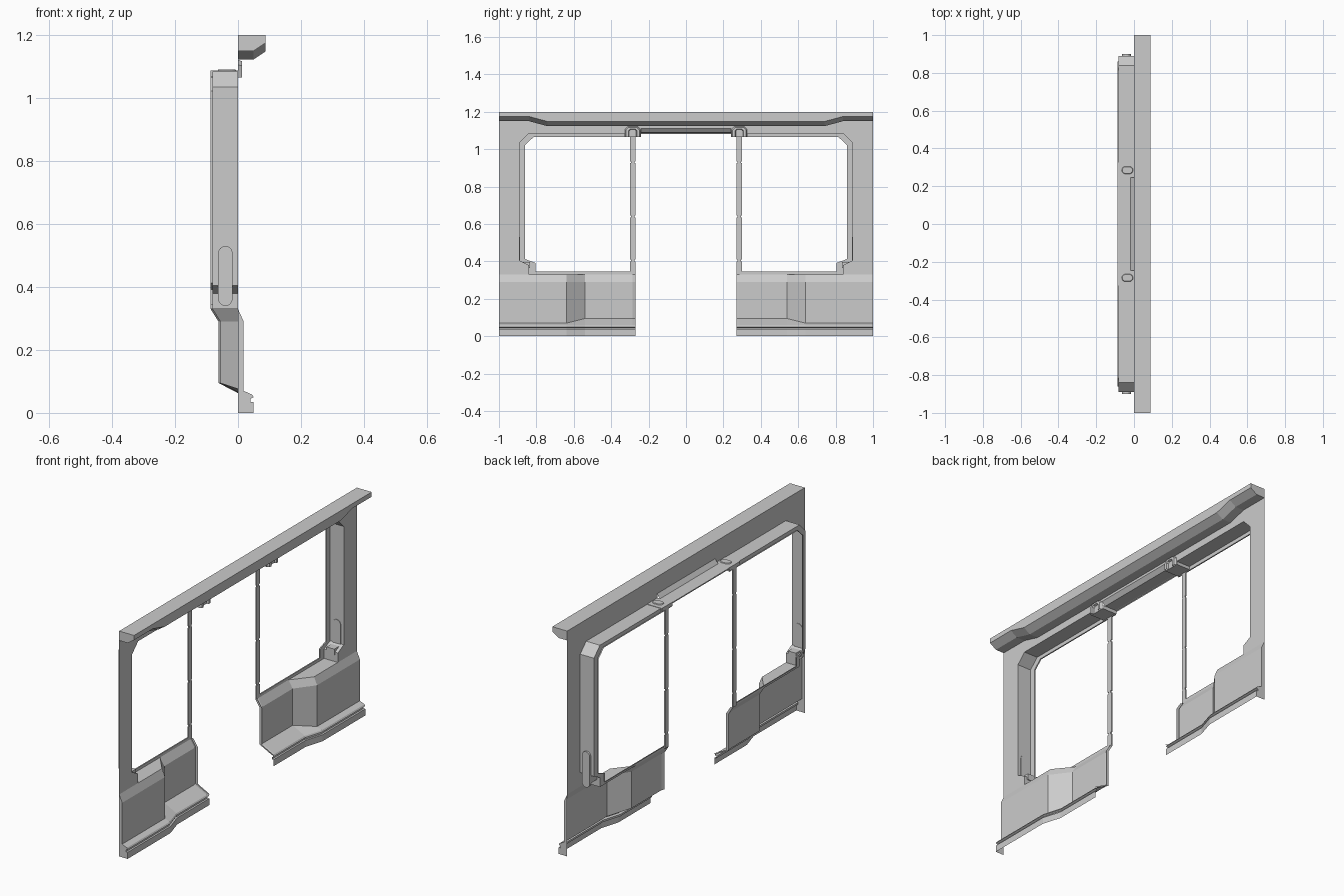
import bpy, math

if "Cube" in bpy.data.objects:
    bpy.data.objects.remove(bpy.data.objects["Cube"])


def build(name, verts, faces):
    """Make a flat-shaded half model part and mirror it across y = 0."""
    me = bpy.data.meshes.new(name)
    me.from_pydata(verts, [], faces)
    me.update()
    ob = bpy.data.objects.new(name, me)
    bpy.context.collection.objects.link(ob)
    m = ob.modifiers.new("mirror", 'MIRROR')
    m.use_axis = (False, True, False)
    m.merge_threshold = 0.0005
    return ob


def loft(name, rails, closed=False, cap_first=False, cap_last=False):
    """Skin quads between rails that have equal point counts."""
    n = len(rails[0])
    verts = [p for r in rails for p in r]
    faces = []
    for i in range(len(rails) - 1):
        for j in range(n if closed else n - 1):
            k = (j + 1) % n
            faces.append((i * n + j, i * n + k, (i + 1) * n + k, (i + 1) * n + j))
    if cap_first:
        faces.append(tuple(range(n)))
    if cap_last:
        faces.append(tuple(range((len(rails) - 1) * n, len(rails) * n)))
    return build(name, verts, faces)


def section(profile, y, dx=0):
    return [(x + dx, y, z) for x, z in profile]


def box(name, x0, x1, y0, y1, z0, z1):
    ring = [(x0, y0), (x1, y0), (x1, y1), (x0, y1)]
    return loft(name, [[(x, y, z) for x, y in ring] for z in (z0, z1)], True, True, True)


def pill(length, radius, steps=8):
    """Stadium outline, long axis first."""
    h = length / 2 - radius
    pts = []
    for c, a0 in ((h, -90), (-h, 90)):
        for i in range(steps + 1):
            a = math.radians(a0 + 180 * i / steps)
            pts.append((c + radius * math.cos(a), radius * math.sin(a)))
    return pts


# roof beam: deep in the middle, shallower at both ends
def beam(low):
    return [(0, 1.2), (0.0875, 1.2), (0.0875, low + 0.025), (0.05, low), (0, low)]


loft("roof_beam", [section(beam(l), y) for y, l in
                   ((0, 1.123), (0.74, 1.123), (0.84, 1.15), (1, 1.15))], cap_last=True)

# upright wall sheet around the openings
opening = [(0.24, 1.085), (0.84, 1.085), (0.89, 1.035), (0.89, 0.405),
           (0.84, 0.38), (0.84, 0.33)]
outline = [(0, 1.2), (0, 1.11), (0.24, 1.11)] + opening + [(1, 0.33), (1, 1.2)]
build("wall_sheet", [(0, y, z) for y, z in outline], [tuple(range(len(outline)))])

# window reveal: tunnel, inward flange and thin lip
sill = [(0.64, 0.33), (0.54, 0.33), (0.27, 0.33)]
outer = opening + sill
inner = [(0.24, 1.065), (0.815, 1.065), (0.86, 1.022), (0.86, 0.412), (0.805, 0.392),
         (0.805, 0.345), (0.64, 0.345), (0.54, 0.345), (0.27, 0.345)]
D, L = -0.081, -0.0875
loft("window_reveal", [
    [(0 if y > 0.6 or z > 1 else D, y, z) for y, z in outer],
    [(D, y, z) for y, z in outer],
    [(D, y, z) for y, z in inner],
    [(L, y, z) for y, z in inner]])

# header shelf above the doorway
header = [(0, 1.11), (-0.018, 1.088), (D, 1.088), (L, 1.086), (L, 1.08)]
loft("door_header", [section(header, y) for y in (0, 0.245)])

# lower panels: outer part stands proud, part beside the door is set back
trim = [(0.045, 0.058), (0.05, 0.05), (0.04, 0.045), (0.04, 0.035), (0.05, 0.035), (0.05, 0)]
proud = [(0, 0.33), (0.018, 0.29), (0.018, 0.07)] + trim
recess = [(D, 0.33), (-0.056, 0.29), (-0.056, 0.095)] + [(x - 0.03, z) for x, z in trim]
loft("lower_panel", [section(recess, 0.285), section(recess, 0.54),
                     section(proud, 0.64), section(proud, 1)])
end = proud + [(0, 0)]
build("panel_end_cap", section(end, 1), [tuple(range(len(end)))])
# folded flange at the door edge
loft("door_edge_flange", [section(recess[:4], 0.285), section(recess[:4], 0.27, -0.006),
                          section(recess[:4], 0.27, 0.008)])
loft("door_trim_end", [section(recess[3:], 0.285), section(recess[3:], 0.27)])

# thin door posts with small notches
box("post_core", L, D, 0.276, 0.294, 0.34, 1.07)
for i, (z0, z1) in enumerate(((0.33, 0.40), (0.41, 0.635), (0.645, 0.925), (0.935, 1.07))):
    box(f"post_segment_{i}", L, D, 0.271, 0.299, z0, z1)

# bracket over each post: shelf, raised pill and arch on the wall
box("bracket_shelf", L, 0, 0.24, 0.328, 1.068, 1.087)
ring = pill(0.06, 0.02)
loft("bracket_pill", [[(u * s - 0.035, v * s + 0.285, z) for u, v in ring]
                      for s, z in ((1, 1.087), (0.9, 1.091))], True, False, True)


def arch(w, top, bottom, x):
    c = w * 0.4
    pts = [(-w, bottom), (-w, top - c), (-w + c, top), (w - c, top), (w, top - c), (w, bottom)]
    return [(x, 0.285 + y, z) for y, z in pts]


loft("bracket_arch", [arch(0.042, 1.122, 1.066, 0), arch(0.036, 1.117, 1.066, 0.012),
                      arch(0.022, 1.108, 1.066, 0.012), arch(0.019, 1.104, 1.066, 0.001)],
     cap_last=True)

# pill-shaped pocket on the side reveal and its foot in the lower corner
ring = pill(0.19, 0.023)
loft("side_pocket", [[(v - 0.04, y, u + 0.435) for u, v in ring]
                     for y in (0.887, 0.9)], True, True, True)
box("pocket_foot", -0.063, -0.017, 0.835, 0.888, 0.365, 0.398)
